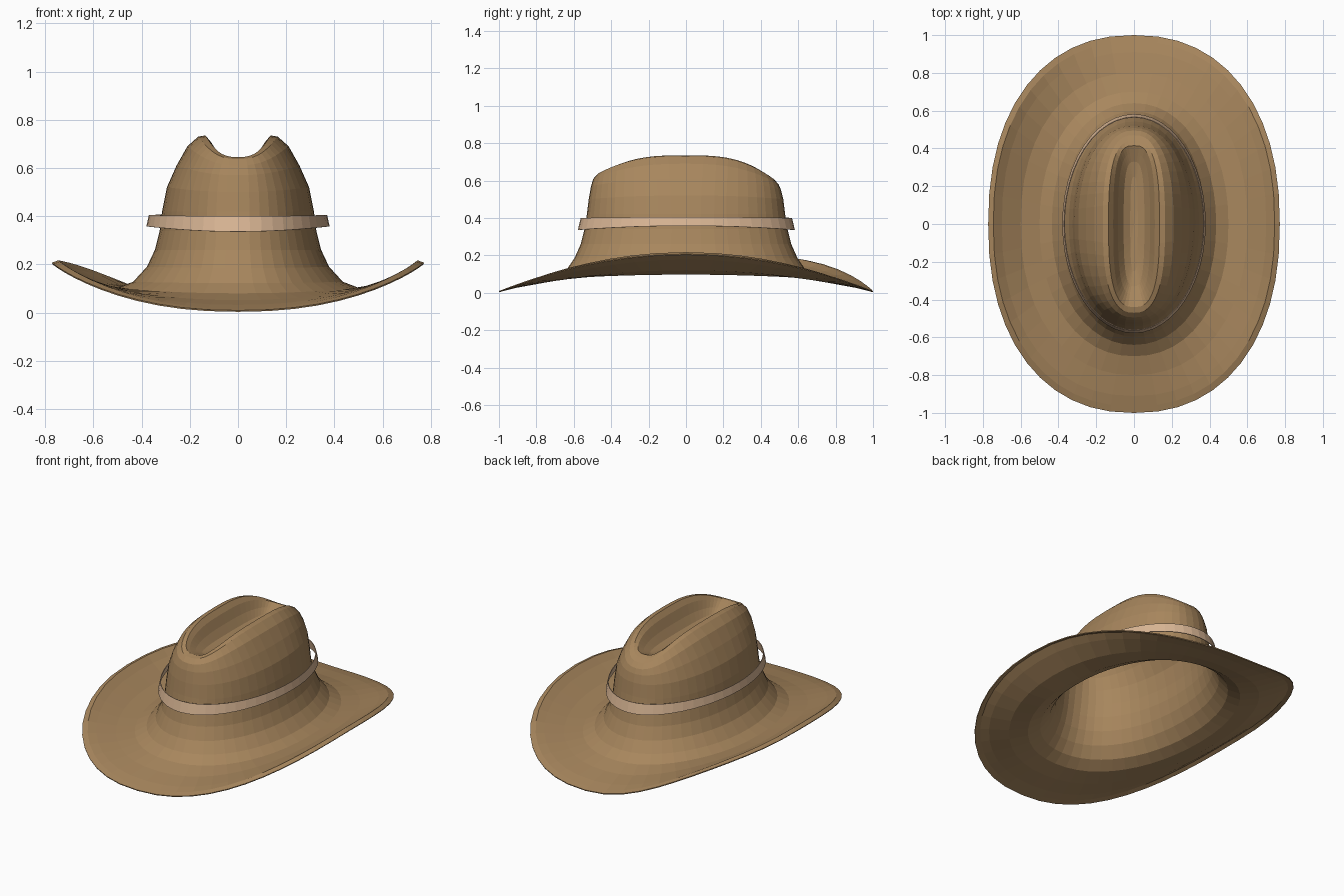
import bpy, bmesh, math

if "Cube" in bpy.data.objects:
    bpy.data.objects.remove(bpy.data.objects["Cube"])

N = 48


def material(name, rgb):
    m = bpy.data.materials.new(name)
    m.diffuse_color = (*rgb, 1)
    m.use_nodes = True
    m.node_tree.nodes["Principled BSDF"].inputs["Base Color"].default_value = m.diffuse_color
    return m


def ring_points(a, b, z_side, z_end, n=2.0, k=2.0, lean=0.0, cy=0.0):
    """Superellipse loop whose height blends from the sides to the ends."""
    pts = []
    for i in range(N):
        t = 2 * math.pi * i / N
        c, s = math.cos(t), math.sin(t)
        x = a * math.copysign(abs(c) ** (2 / n), c)
        y = b * math.copysign(abs(s) ** (2 / n), s)
        w = abs(y / b) ** k
        z = z_side + (z_end - z_side) * w - lean * w * math.copysign(1, s)
        # the back left of the brim is curled a little higher
        if x < 0 < y:
            z += 0.3 * (x * y) ** 2
        pts.append((x, y + cy, z))
    return pts


def loft(name, rings, mat, thickness, cap=None):
    bm = bmesh.new()
    loops = [[bm.verts.new(p) for p in ring_points(*r)] for r in rings]
    for lo, hi in zip(loops, loops[1:]):
        for i in range(N):
            j = (i + 1) % N
            bm.faces.new((lo[i], lo[j], hi[j], hi[i]))
    if cap:
        tip = bm.verts.new(cap)
        for i in range(N):
            bm.faces.new((loops[-1][i], loops[-1][(i + 1) % N], tip))
    me = bpy.data.meshes.new(name)
    bm.to_mesh(me)
    bm.free()
    ob = bpy.data.objects.new(name, me)
    bpy.context.collection.objects.link(ob)
    me.materials.append(mat)
    if thickness:
        mod = ob.modifiers.new("felt", 'SOLIDIFY')
        mod.thickness = thickness
        mod.offset = -1
    return ob


felt = material("felt", (0.39, 0.24, 0.11))
ribbon = material("ribbon", (0.70, 0.47, 0.30))

# Hat body: rolled brim, flared crown wall, pinched ridge and top crease
body = [
    (.772, 1.0, .207, .009, 2.25),
    (.745, .965, .217, .018, 2.25),
    (.70, .91, .183, .032, 2.25),
    (.60, .80, .126, .052, 2.2),
    (.50, .70, .103, .08, 2.15),
    (.435, .64, .128, .122, 2.1),
    (.378, .596, .19, .185, 2.1),
    (.345, .563, .26, .26, 2.1),
    (.325, .543, .34, .34, 2.1),
    (.315, .53, .42, .42, 2.15),
    (.295, .52, .52, .50, 2.2, 2.4),
    (.255, .508, .61, .56, 2.3, 2.5, .01),
    (.21, .495, .69, .595, 2.4, 2.6, .015),
    (.165, .47, .73, .622, 2.6, 2.8, .015),
    (.135, .44, .735, .635, 2.8, 3, .01),
    (.11, .415, .705, .637, 3, 3),
    (.085, .375, .65, .622, 3, 3),
    (.055, .33, .605, .605, 3),
    (.02, .25, .585, .59, 3),
]
loft("hat_body", body, felt, 0.006, cap=(0, 0, .582))

# Hat band: thin strip standing slightly off the crown
band = [(.38, .58, .358, .336, 2, 2, 0, .002),
        (.37, .565, .405, .40, 2, 2, 0, .002)]
loft("hat_band", band, ribbon, 0.004)
